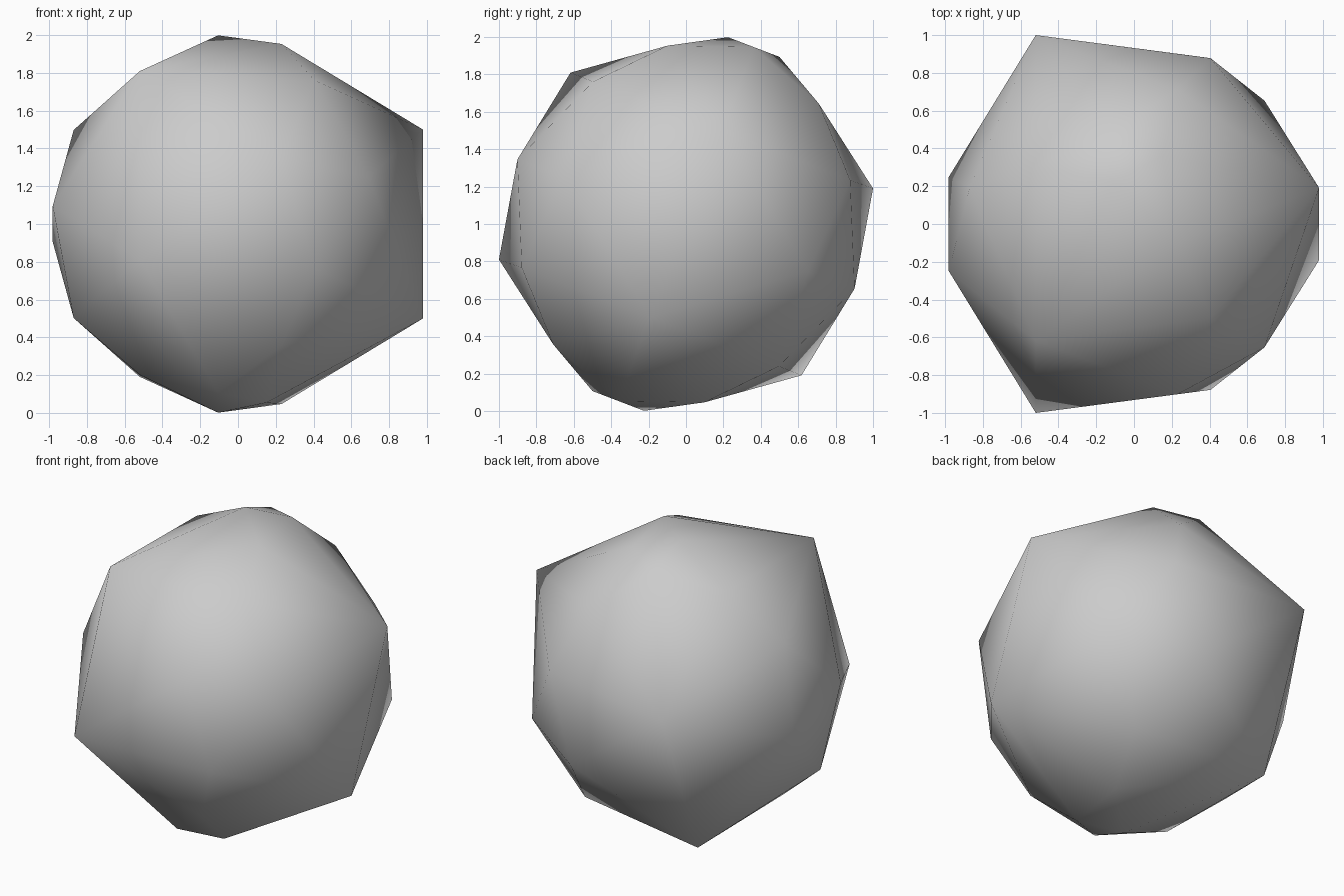
import bpy, bmesh, math
from mathutils import Matrix, Vector

if "Cube" in bpy.data.objects:
    bpy.data.objects.remove(bpy.data.objects["Cube"])

# Rings of points around a three-fold axis: radius, height, angles in degrees
RINGS = [
    (0.17, 1.013, (0, 120, 240)),                          # small cap
    (0.50, 0.855, (60, 180, 300)),                         # shoulder
    (1.00, 0.535, (0, 120, 240)),                          # prism corners
    (0.85, 0.533, (60, 180, 300)),                         # between corners
    (0.997, 0.0, [c + s for c in (60, 180, 300) for s in (-15.5, 15.5)]),  # equator
]

# Tilt the axis backward and lift the stone onto the ground
place = Matrix.Translation((-0.02, 0, 1)) @ Matrix.Rotation(math.radians(-20.95), 4, 'X')

bm = bmesh.new()
for radius, height, angles in RINGS:
    for a in angles:
        t = math.radians(a)
        for h in {height, -height}:
            bm.verts.new(place @ Vector((radius * math.cos(t), radius * math.sin(t), h)))

# Skin the points with a convex shell
bmesh.ops.convex_hull(bm, input=list(bm.verts))
bmesh.ops.recalc_face_normals(bm, faces=list(bm.faces))
mesh = bpy.data.meshes.new("faceted_stone")
bm.to_mesh(mesh)
bm.free()

stone = bpy.data.objects.new("faceted_stone", mesh)
bpy.context.collection.objects.link(stone)

grey = bpy.data.materials.new("light_grey")
grey.diffuse_color = (0.6, 0.6, 0.6, 1)
grey.use_nodes = True
grey.node_tree.nodes["Principled BSDF"].inputs["Base Color"].default_value = grey.diffuse_color
mesh.materials.append(grey)

# Smooth facets, keeping the steepest edges sharp
bpy.context.view_layer.objects.active = stone
stone.select_set(True)
bpy.ops.object.shade_smooth_by_angle(angle=math.radians(29))
